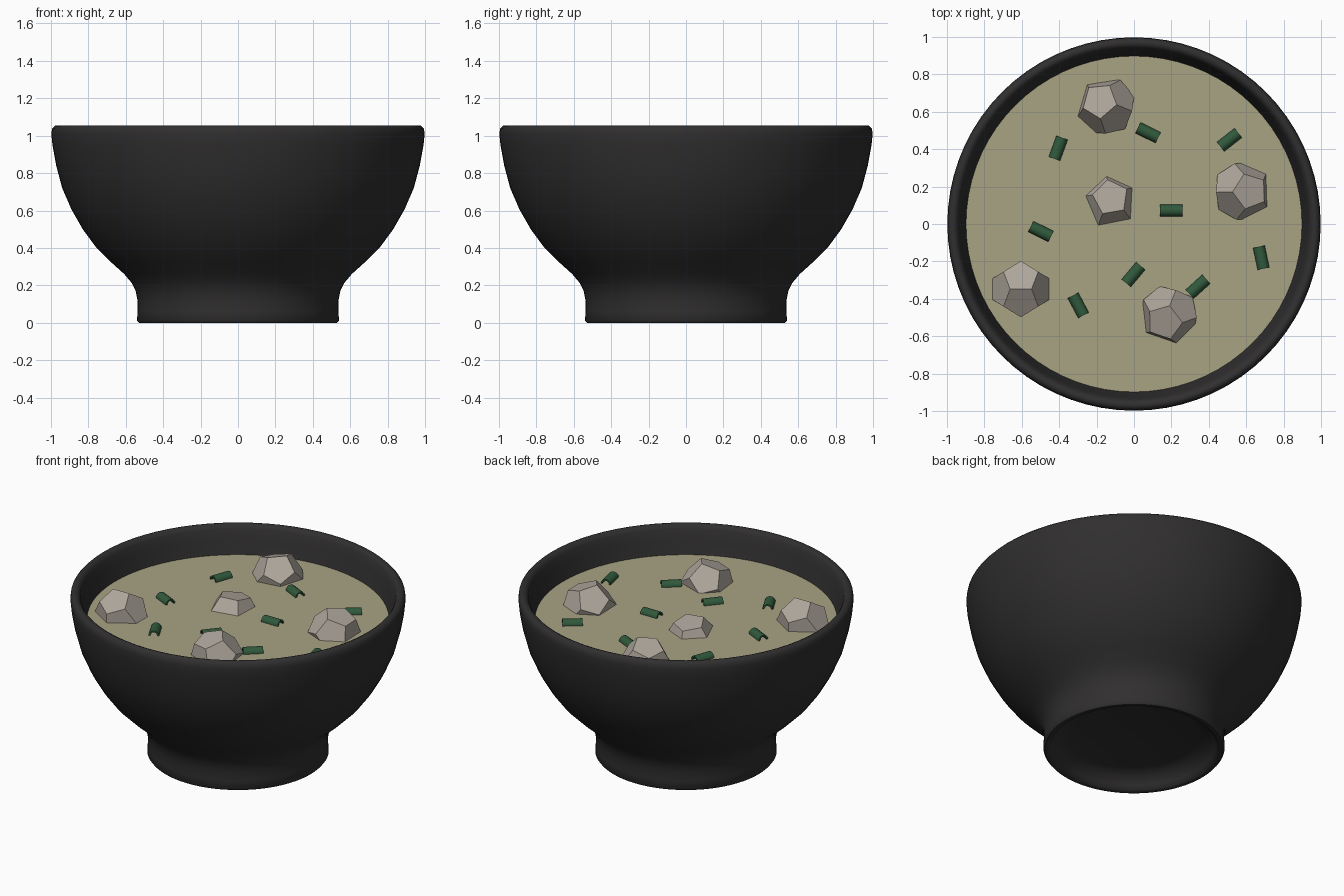
import bpy, bmesh
from math import sin, cos, pi, radians
from mathutils import Matrix, Vector

if "Cube" in bpy.data.objects:
    bpy.data.objects.remove(bpy.data.objects["Cube"])

SOUP_Z = 0.88


def material(name, rgb):
    m = bpy.data.materials.new(name)
    m.diffuse_color = (*rgb, 1)
    m.use_nodes = True
    m.node_tree.nodes["Principled BSDF"].inputs["Base Color"].default_value = m.diffuse_color
    return m


dark = material("dark_glaze", (0.03, 0.028, 0.028))
broth = material("broth", (0.39, 0.37, 0.23))
tan = material("chunk_tan", (0.42, 0.38, 0.33))
green = material("herb_green", (0.03, 0.10, 0.045))


def finish(name, bm, mat, smooth_angle=None):
    bmesh.ops.recalc_face_normals(bm, faces=bm.faces)
    me = bpy.data.meshes.new(name)
    bm.to_mesh(me)
    bm.free()
    me.materials.append(mat)
    ob = bpy.data.objects.new(name, me)
    bpy.context.collection.objects.link(ob)
    if smooth_angle:
        bpy.ops.object.select_all(action='DESELECT')
        ob.select_set(True)
        bpy.context.view_layer.objects.active = ob
        bpy.ops.object.shade_smooth_by_angle(angle=radians(smooth_angle))
    return ob


# Bowl: one closed profile turned about z (underside, foot, wall, rim, inside)
profile = [(0, 0.10), (0.38, 0.095), (0.45, 0.075), (0.485, 0.03), (0.50, 0.005),
           (0.515, 0), (0.53, 0), (0.54, 0.012), (0.537, 0.06), (0.537, 0.12),
           (0.547, 0.17), (0.57, 0.215), (0.61, 0.262), (0.68, 0.325), (0.76, 0.405),
           (0.83, 0.50), (0.89, 0.605), (0.94, 0.72), (0.972, 0.84), (0.992, 0.95),
           (0.998, 1.01), (0.994, 1.038), (0.98, 1.053), (0.965, 1.055), (0.95, 1.048),
           (0.938, 1.03), (0.925, 0.97), (0.90, 0.88), (0.86, 0.74), (0.79, 0.58),
           (0.69, 0.43), (0.55, 0.30), (0.38, 0.22), (0.18, 0.19), (0, 0.185)]
bm = bmesh.new()
pts = [bm.verts.new((r, 0, z)) for r, z in profile]
edges = [bm.edges.new(p) for p in zip(pts, pts[1:])]
bmesh.ops.spin(bm, geom=pts + edges, cent=(0, 0, 0), axis=(0, 0, 1),
               angle=2 * pi, steps=72, use_duplicate=False)
bmesh.ops.remove_doubles(bm, verts=bm.verts, dist=0.0005)
finish("bowl", bm, dark, 50)

# Soup surface
bm = bmesh.new()
bmesh.ops.create_circle(bm, cap_ends=True, segments=72, radius=0.898,
                        matrix=Matrix.Translation((0, 0, SOUP_Z)))
finish("soup", bm, broth)


# Chunks: flat dodecahedra, spun about z and then tipped towards an azimuth
def chunk(name, loc, spin, tilt, azimuth, R=0.161):
    bm = bmesh.new()
    rings = []
    for r, z, off in ((.607, .795, 0), (.982, .188, 0), (.982, -.188, 36), (.607, -.795, 36)):
        rings.append([bm.verts.new((R * r * cos(radians(72 * k + off)),
                                    R * r * sin(radians(72 * k + off)), R * z))
                      for k in range(5)])
    a, b, c, d = rings
    bm.faces.new(a)
    bm.faces.new(d[::-1])
    for k in range(5):
        n = (k + 1) % 5
        bm.faces.new((a[k], b[k], c[k], b[n], a[n]))
        bm.faces.new((d[k], c[k], b[n], c[n], d[n]))
    az = radians(azimuth)
    tip = Matrix.Rotation(radians(tilt), 4, Vector((-sin(az), cos(az), 0)))
    bm.transform(Matrix.Translation(loc) @ tip @ Matrix.Rotation(radians(spin), 4, 'Z'))
    finish(name, bm, tan)


chunks = [((-0.15, 0.63, 0.872), -14, 20, 140), ((0.58, 0.175, 0.872), 38, 18, 0),
          ((-0.125, 0.12, 0.815), 28, 10, 90), ((-0.605, -0.348, 0.88), 90, 31.72, 90),
          ((0.185, -0.487, 0.868), 0, 20, 240)]
for i, (loc, spin, tilt, az) in enumerate(chunks, 1):
    chunk(f"chunk_{i}", loc, spin, tilt, az)


# Herb pieces: short hollow tubes floating half sunk in the soup
def herb(name, x, y, angle, length=0.12, outer=0.032, inner=0.022, n=16):
    bm = bmesh.new()
    loops = [[bm.verts.new((s * length / 2, r * cos(2 * pi * k / n), r * sin(2 * pi * k / n)))
              for k in range(n)]
             for s, r in ((-1, outer), (1, outer), (1, inner), (-1, inner))]
    for j in range(4):
        p, q = loops[j], loops[(j + 1) % 4]
        for k in range(n):
            m = (k + 1) % n
            bm.faces.new((p[k], p[m], q[m], q[k]))
    bm.transform(Matrix.Translation((x, y, SOUP_Z)) @ Matrix.Rotation(radians(angle), 4, 'Z'))
    finish(name, bm, green, 40)


herbs = [(-.405, .405, 70), (.075, .488, -26), (.51, .45, 38), (-.498, -.04, -26), (.2, .072, 0),
         (.68, -.18, -78), (-.003, -.27, 50), (.342, -.335, 42), (-.298, -.435, -62)]
for i, h in enumerate(herbs, 1):
    herb(f"herb_piece_{i}", *h)
